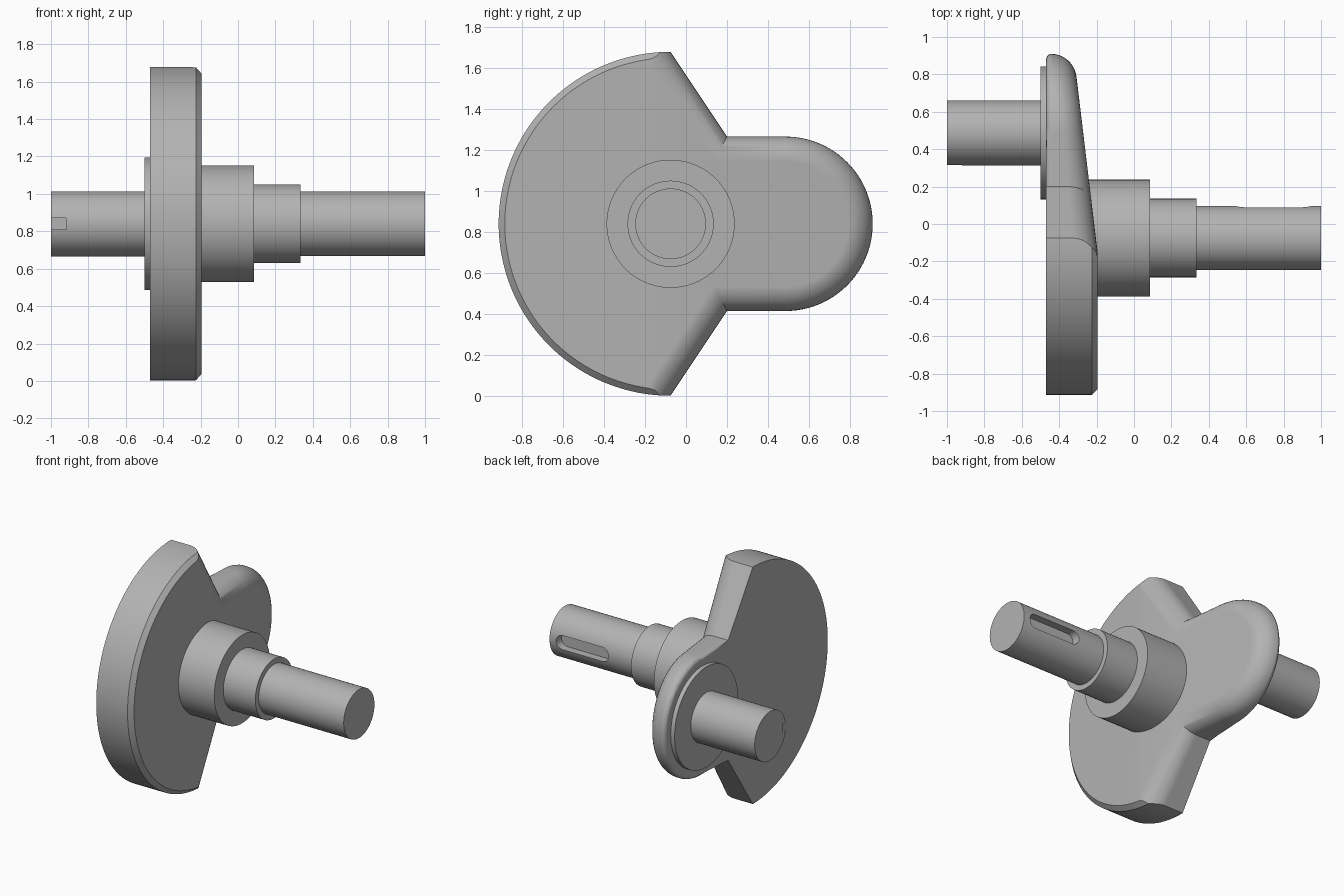
import bpy, bmesh, math
from mathutils import Matrix, Vector

cube = bpy.data.objects.get("Cube")
if cube:
    bpy.data.objects.remove(cube)

AXIS_Y, PIN_Y, MID_Z = -0.075, 0.487, 0.84
BACK, FRONT = -0.47, -0.195

steel = bpy.data.materials.new("grey steel")
steel.use_nodes = True
GREY = (0.45, 0.45, 0.45, 1)
steel.diffuse_color = GREY
steel.node_tree.nodes["Principled BSDF"].inputs["Base Color"].default_value = GREY


def make(name, bm):
    bmesh.ops.recalc_face_normals(bm, faces=bm.faces[:])
    mesh = bpy.data.meshes.new(name)
    bm.to_mesh(mesh)
    bm.free()
    obj = bpy.data.objects.new(name, mesh)
    bpy.context.collection.objects.link(obj)
    mesh.materials.append(steel)
    return obj


def prism(points, start, direction):
    """Extrude a closed list of 3D points."""
    bm = bmesh.new()
    face = bm.faces.new([bm.verts.new(Vector(p) + Vector(start)) for p in points])
    out = bmesh.ops.extrude_face_region(bm, geom=[face], use_keep_orig=True)
    tops = [v for v in out["geom"] if isinstance(v, bmesh.types.BMVert)]
    bmesh.ops.translate(bm, verts=tops, vec=direction)
    return bm


def arc(cy, radius, a0, a1, n):
    return [(cy + radius * math.cos(a0 + (a1 - a0) * i / n),
             radius * math.sin(a0 + (a1 - a0) * i / n)) for i in range(n + 1)]


def bevel_at(bm, x, size, segments, min_y=-9):
    edges = [e for e in bm.edges
             if all(abs(v.co.x - x) < 1e-4 and v.co.y > min_y for v in e.verts)]
    bmesh.ops.bevel(bm, geom=edges, offset=size, segments=segments,
                    profile=0.5, affect='EDGES', clamp_overlap=False)


def boolean(obj, cutter, operation):
    mod = obj.modifiers.new("cut", 'BOOLEAN')
    mod.operation, mod.object, mod.solver = operation, cutter, 'EXACT'
    bpy.context.view_layer.objects.active = obj
    bpy.ops.object.modifier_apply(modifier=mod.name)
    bpy.data.objects.remove(cutter)


def smooth(obj):
    bpy.ops.object.select_all(action='DESELECT')
    obj.select_set(True)
    bpy.context.view_layer.objects.active = obj
    bpy.ops.object.shade_smooth_by_angle(angle=math.radians(30))
    mod = obj.modifiers.new("even shading", 'WEIGHTED_NORMAL')
    mod.keep_sharp = True


def shaft(name, y, x0, x1, radius):
    bm = bmesh.new()
    turn = Matrix.Translation(((x0 + x1) / 2, y, MID_Z)) @ Matrix.Rotation(math.pi / 2, 4, 'Y')
    bmesh.ops.create_cone(bm, cap_ends=True, segments=96, radius1=radius,
                          radius2=radius, depth=x1 - x0, matrix=turn)
    return make(name, bm)


# Crank web: fan-shaped flanks and a round-ended arm
half_pi = math.pi / 2
upper = [(-1.2, 1.25), (-0.35, 1.25), (0.2, 0.425)]
outline = upper + arc(0.485, 0.425, half_pi, -half_pi, 48) + [(y, -z) for y, z in reversed(upper)]
bm = prism([(0, y, z) for y, z in outline], (BACK, 0, MID_Z), (FRONT - BACK, 0, 0))
bevel_at(bm, FRONT, 0.12, 10)
bevel_at(bm, BACK, 0.03, 3, min_y=0.19)

# Front of the arm tapers away from the shaft
SLOPE_Y = -0.15
bmesh.ops.bisect_plane(bm, geom=bm.verts[:] + bm.edges[:] + bm.faces[:],
                       plane_co=(0, SLOPE_Y, 0), plane_no=(0, 1, 0))
for v in bm.verts:
    if v.co.x > BACK + 0.1:
        v.co.x -= 0.12 * max(0, v.co.y - SLOPE_Y)
web = make("crank_web", bm)

# Chamfered round rim of the counterweight
rim = [(1.2, 0.838)] + arc(AXIS_Y, 0.838, half_pi, 3 * half_pi, 96) + [(1.2, -0.838)]
bm = prism([(0, y, z) for y, z in rim], (-0.7, 0, MID_Z), (0.535, 0, 0))
bevel_at(bm, -0.165, 0.06, 1)
boolean(web, make("rim_envelope", bm), 'INTERSECT')

# Stepped main shaft
hub = shaft("main_journal", AXIS_Y, -0.4, 0.085, 0.312)
step = shaft("shaft_step", AXIS_Y, 0.0, 0.335, 0.21)
main = shaft("main_shaft", AXIS_Y, 0.25, 1.0, 0.172)

# Crank pin with its collar
collar = shaft("pin_collar", PIN_Y, -0.5, -0.44, 0.355)
pin = shaft("crank_pin", PIN_Y, -1.0, -0.46, 0.174)

# Round-ended keyway in the back of the main shaft
slot = arc(0.9, 0.05, -half_pi, half_pi, 16) + arc(0.59, 0.05, half_pi, 3 * half_pi, 16)
bm = prism([(x, 0, z) for x, z in slot], (0, AXIS_Y + 0.11, MID_Z), (0, 0.2, 0))
boolean(main, make("keyway_cutter", bm), 'DIFFERENCE')

# Small notch at the pin end
notch = [(-1.1, 0, -0.03), (-0.92, 0, -0.03), (-0.92, 0, 0.03), (-1.1, 0, 0.03)]
bm = prism(notch, (0, PIN_Y - 0.135, MID_Z), (0, -0.2, 0))
boolean(pin, make("notch_cutter", bm), 'DIFFERENCE')

for part in (web, hub, step, main, collar, pin):
    smooth(part)
